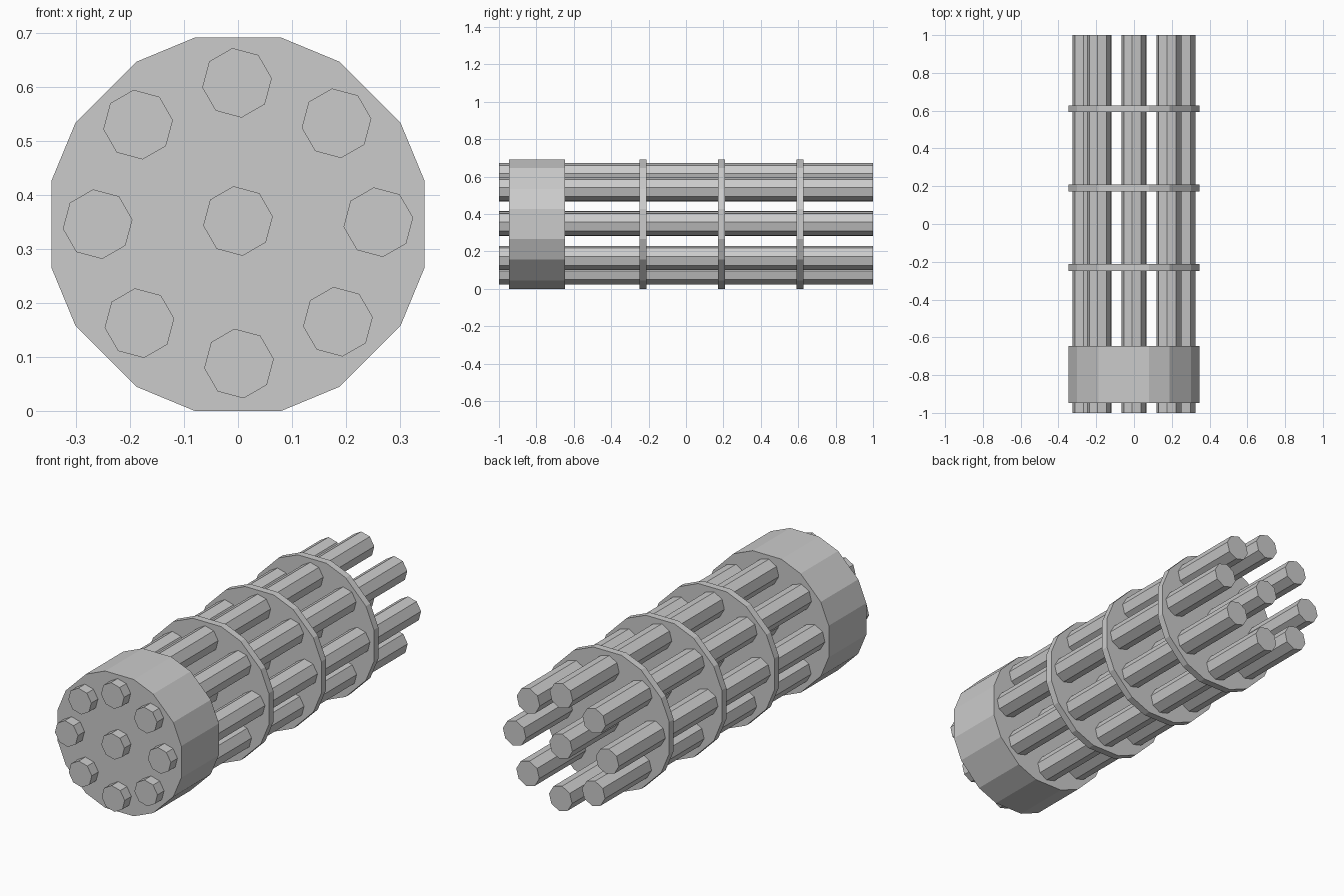
import bpy
import bmesh
from math import cos, sin, radians

cube = bpy.data.objects.get("Cube")
if cube:
    bpy.data.objects.remove(cube, do_unlink=True)

# One plain metal grey for everything
grey = bpy.data.materials.new("metal_grey")
grey.use_nodes = True
colour = (0.6, 0.6, 0.6, 1)
grey.diffuse_color = colour
grey.node_tree.nodes["Principled BSDF"].inputs["Base Color"].default_value = colour


def prism(name, angles, radius, x, z, y_front, y_back):
    """Flat-shaded prism along y with corners at the given angles."""
    bm = bmesh.new()
    ring = [bm.verts.new((x + radius * cos(radians(a)), y_front,
                          z + radius * sin(radians(a)))) for a in angles]
    face = bm.faces.new(ring)
    result = bmesh.ops.extrude_face_region(bm, geom=[face], use_keep_orig=True)
    moved = [v for v in result["geom"] if isinstance(v, bmesh.types.BMVert)]
    bmesh.ops.translate(bm, verts=moved, vec=(0, y_back - y_front, 0))
    bmesh.ops.recalc_face_normals(bm, faces=bm.faces)
    mesh = bpy.data.meshes.new(name)
    bm.to_mesh(mesh)
    bm.free()
    mesh.materials.append(grey)
    obj = bpy.data.objects.new(name, mesh)
    bpy.context.collection.objects.link(obj)
    return obj


# Sixteen-sided outline with alternating wide and narrow sides
disc_angles = [45 * k + d for k in range(8) for d in (-13, 13)]
disc_radius, disc_z = 0.355, 0.346

# Thick collar near the front and three thin spacer plates
prism("collar", disc_angles, disc_radius, 0, disc_z, -0.947, -0.647)
for i, y in enumerate((-0.23, 0.19, 0.61)):
    prism(f"spacer_plate_{i + 1}", disc_angles, disc_radius, 0, disc_z,
          y - 0.018, y + 0.018)

# Octagonal tubes: one in the middle, eight around it
tube_angles = [45 * k + 7.5 for k in range(8)]
prism("centre_tube", tube_angles, 0.065, 0, 0.352, -1, 1)
for k in range(8):
    a = radians(45 * k + 0.4)
    prism(f"outer_tube_{k + 1}", tube_angles, 0.065,
          0.26 * cos(a), 0.348 + 0.26 * sin(a), -1, 1)
